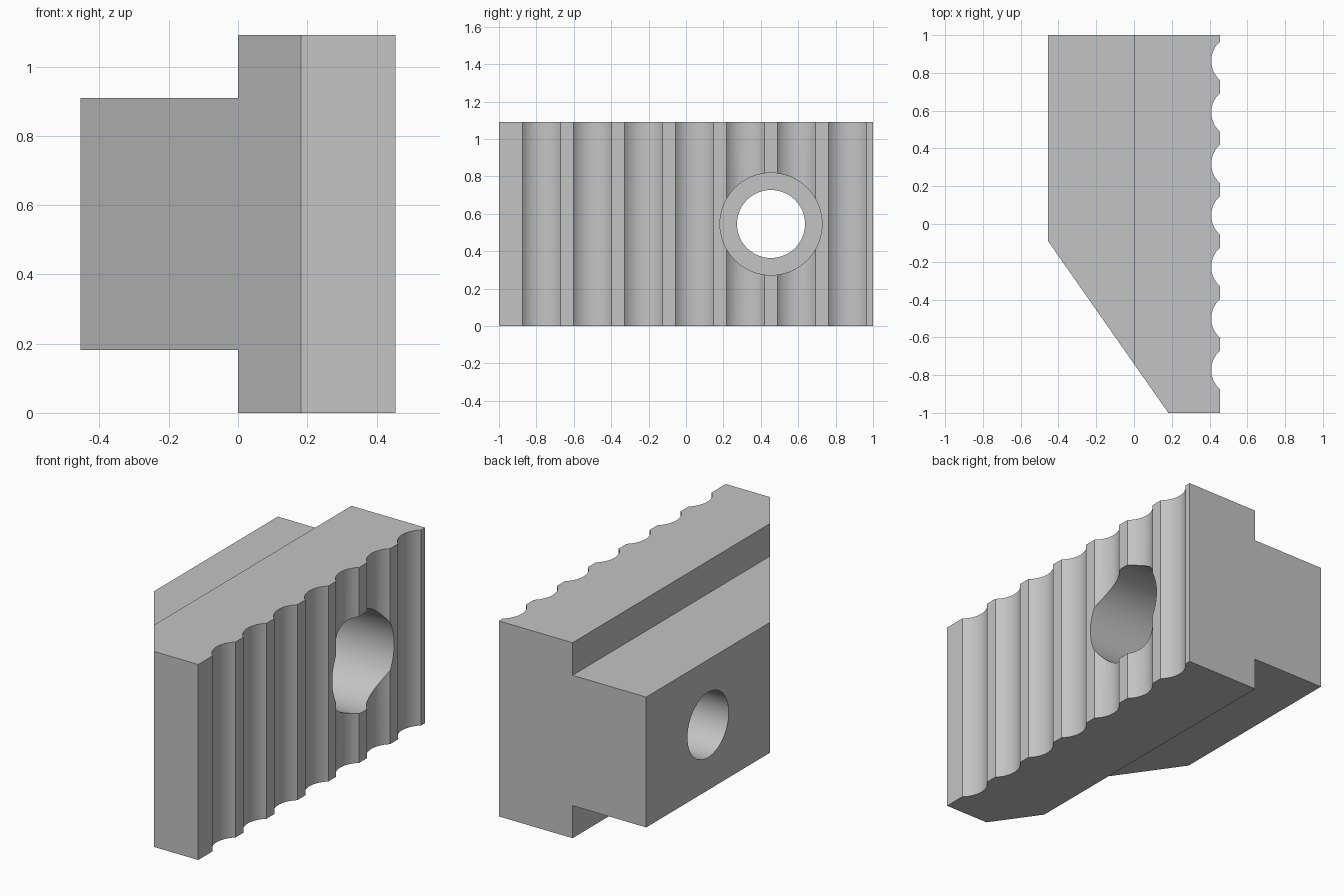
import bpy, bmesh, math
from mathutils import Matrix

if "Cube" in bpy.data.objects:
    bpy.data.objects.remove(bpy.data.objects["Cube"], do_unlink=True)

U = 1 / 11                       # design unit
HALF_X, HEIGHT = 5 * U, 12 * U

steel = bpy.data.materials.new("light_grey_metal")
steel.use_nodes = True
GREY = (0.55, 0.55, 0.55, 1)
steel.diffuse_color = GREY
steel.node_tree.nodes["Principled BSDF"].inputs["Base Color"].default_value = GREY


def add_object(name, bm):
    bmesh.ops.recalc_face_normals(bm, faces=bm.faces[:])
    mesh = bpy.data.meshes.new(name)
    bm.to_mesh(mesh)
    bm.free()
    mesh.materials.append(steel)
    ob = bpy.data.objects.new(name, mesh)
    bpy.context.scene.collection.objects.link(ob)
    return ob


def box(name, x0, x1, z0, z1):
    bm = bmesh.new()
    bmesh.ops.create_cube(bm, size=1)
    bmesh.ops.scale(bm, vec=(x1 - x0, 3, z1 - z0), verts=bm.verts)
    bmesh.ops.translate(bm, vec=((x0 + x1) / 2, 0, (z0 + z1) / 2), verts=bm.verts)
    return add_object(name, bm)


def bore(name, radius, x0, x1):
    bm = bmesh.new()
    place = Matrix.Translation(((x0 + x1) / 2, 5 * U, HEIGHT / 2)) @ Matrix.Rotation(math.pi / 2, 4, "Y")
    bmesh.ops.create_cone(bm, cap_ends=True, segments=72, radius1=radius,
                          radius2=radius, depth=x1 - x0, matrix=place)
    return add_object(name, bm)


# Plan outline: slanted nose, then seven scalloped grooves along the gripping face
plan = [(-HALF_X, 1), (-HALF_X, -U), (2 * U, -1), (HALF_X, -1)]
radius, steps = 1.5 * U, 16
sweep = math.acos(U / radius)
for i in range(7):
    centre_y = (3 * i - 8.5) * U
    for k in range(steps + 1):
        a = sweep * (2 * k / steps - 1)
        plan.append((6 * U - radius * math.cos(a), centre_y + radius * math.sin(a)))
plan.append((HALF_X, 1))

bm = bmesh.new()
base = bm.faces.new([bm.verts.new((x, y, 0)) for x, y in plan])
top = bmesh.ops.extrude_face_region(bm, geom=[base])["geom"]
bmesh.ops.translate(bm, vec=(0, 0, HEIGHT), verts=[v for v in top if isinstance(v, bmesh.types.BMVert)])
jaw = add_object("clamp_jaw", bm)

# Shoulders above and below the tongue, screw hole and counterbore
cutters = [
    box("lower_shoulder_cutter", -1, 0, -1, 2 * U),
    box("upper_shoulder_cutter", -1, 0, 10 * U, 2),
    bore("screw_hole_cutter", 2 * U, -1, 1),
    bore("counterbore_cutter", 3 * U, 0, 1),
]
for cutter in cutters:
    cutter.hide_render = True
    mod = jaw.modifiers.new(cutter.name, "BOOLEAN")
    mod.operation, mod.solver, mod.object = "DIFFERENCE", "EXACT", cutter

# Bake the cuts and remove the cutters
bpy.context.view_layer.update()
depsgraph = bpy.context.evaluated_depsgraph_get()
cut_mesh = bpy.data.meshes.new_from_object(jaw.evaluated_get(depsgraph))
jaw.modifiers.clear()
jaw.data = cut_mesh
cut_mesh.materials.clear()
cut_mesh.materials.append(steel)
for face in cut_mesh.polygons:
    face.material_index = 0
for cutter in cutters:
    bpy.data.objects.remove(cutter, do_unlink=True)

# Smooth grooves and bores with crisp edges
bpy.ops.object.select_all(action="DESELECT")
jaw.select_set(True)
bpy.context.view_layer.objects.active = jaw
bpy.ops.object.shade_smooth_by_angle(angle=math.radians(25))
